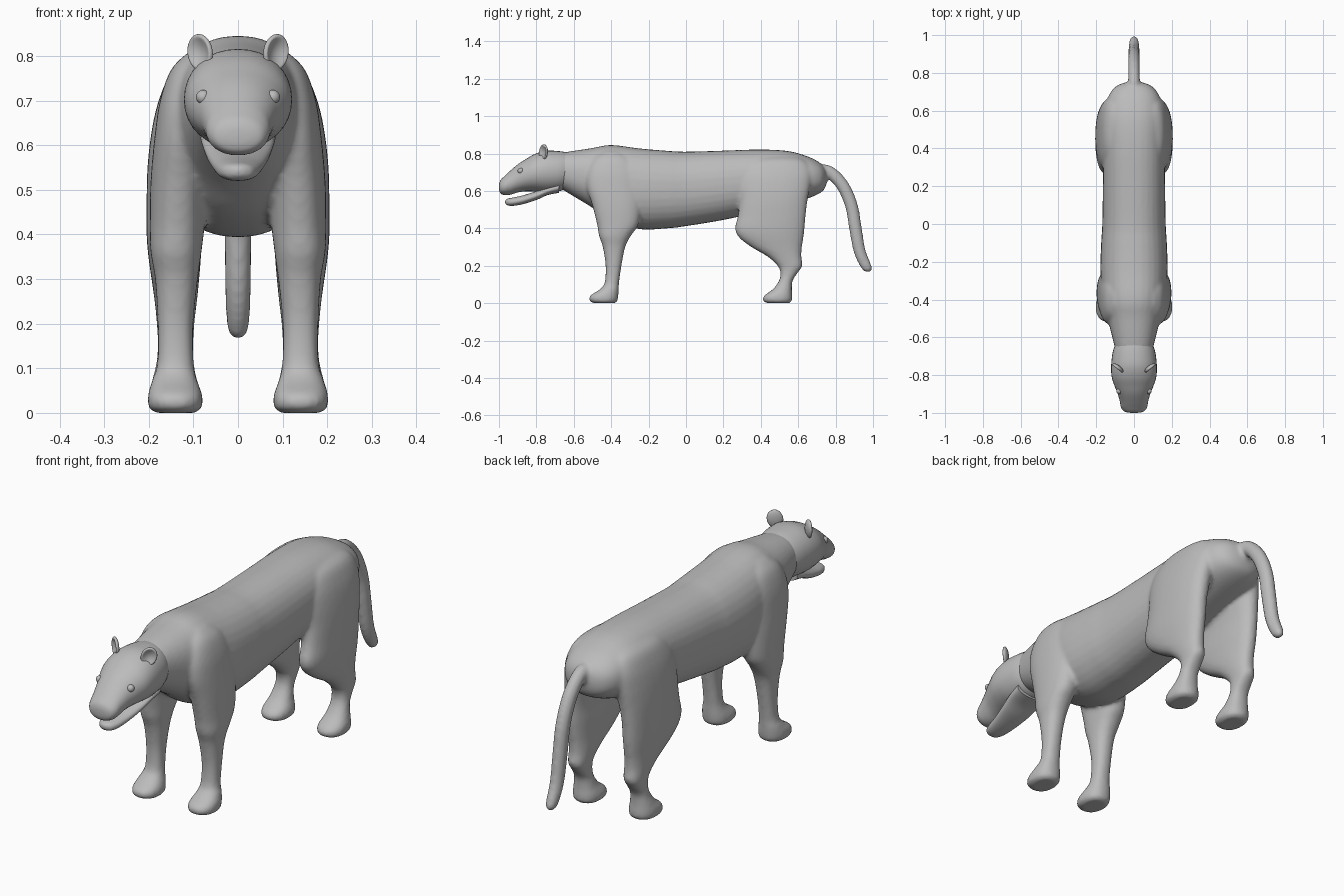
import bpy, bmesh, math
from mathutils import Vector, Matrix

if "Cube" in bpy.data.objects:
    bpy.data.objects.remove(bpy.data.objects["Cube"])

fur = bpy.data.materials.new("grey fur")
fur.diffuse_color = (0.5, 0.5, 0.5, 1)
fur.use_nodes = True
fur.node_tree.nodes["Principled BSDF"].inputs["Base Color"].default_value = fur.diffuse_color


def spline(rows, steps=5):
    """Smoothly interpolate rows of numbers."""
    out = []
    for i in range(len(rows) - 1):
        quad = [rows[max(0, min(len(rows) - 1, i + k))] for k in (-1, 0, 1, 2)]
        for s in range(steps):
            t = s / steps
            out.append([0.5 * (2*b + (c-a)*t + (2*a-5*b+4*c-d)*t*t + (3*b-a-3*c+d)*t**3)
                        for a, b, c, d in zip(*quad)])
    return out + [list(rows[-1])]


def loft(bm, rings, power=2.0, n=32):
    """Skin rings given as (centre, half axis u, half axis v)."""
    loops = []
    for c, u, v in rings:
        loop = []
        for k in range(n):
            a = 2 * math.pi * k / n
            ca, sa = math.cos(a), math.sin(a)
            p = c + u * math.copysign(abs(ca)**(2/power), ca) \
                + v * math.copysign(abs(sa)**(2/power), sa)
            loop.append(bm.verts.new(p))
        loops.append(loop)
    new = []
    for a, b in zip(loops, loops[1:]):
        new += [bm.faces.new((a[k], a[(k+1) % n], b[(k+1) % n], b[k])) for k in range(n)]
    new += [bm.faces.new(loops[0]), bm.faces.new(loops[-1])]
    bmesh.ops.recalc_face_normals(bm, faces=new)


def loft_y(bm, rows, power=2.0):
    """Rows: y, bottom, top, half width."""
    loft(bm, [(Vector((0, y, (b+t)/2)), Vector((w, 0, 0)), Vector((0, 0, (t-b)/2)))
              for y, b, t, w in spline(rows)], power)


def loft_leg(bm, rows, side):
    """Rows: z, front, back, inner, outer."""
    loft(bm, [(Vector((side*(i+o)/2, (f+b)/2, z)), Vector(((o-i)/2, 0, 0)),
               Vector((0, (b-f)/2, 0))) for z, f, b, i, o in spline(rows)], 2.3)


def finish(bm, name, angle=60):
    me = bpy.data.meshes.new(name)
    bm.to_mesh(me)
    bm.free()
    ob = bpy.data.objects.new(name, me)
    bpy.context.collection.objects.link(ob)
    me.materials.append(fur)
    bpy.ops.object.select_all(action='DESELECT')
    ob.select_set(True)
    bpy.context.view_layer.objects.active = ob
    bpy.ops.object.shade_smooth_by_angle(angle=math.radians(angle))
    return ob


# torso from neck to rump
body = bmesh.new()
loft_y(body, [(-.70, .63, .79, .09), (-.64, .595, .808, .105), (-.5, .51, .83, .14),
              (-.4, .44, .846, .165), (-.25, .396, .828, .178), (-.1, .40, .815, .174),
              (0, .412, .81, .168), (.2, .445, .816, .165), (.4, .49, .822, .163),
              (.55, .53, .813, .16), (.65, .56, .785, .145), (.71, .585, .755, .115),
              (.74, .61, .725, .075), (.755, .65, .69, .02)], 2.25)

# front and hind legs with paws
FRONT = [(0, -.49, -.38, .095, .185), (.012, -.515, -.367, .081, .2),
         (.04, -.512, -.362, .08, .202), (.075, -.46, -.36, .092, .192),
         (.11, -.435, -.358, .099, .181), (.2, -.43, -.345, .1, .18),
         (.3, -.445, -.325, .09, .186), (.36, -.465, -.295, .082, .196),
         (.42, -.475, -.255, .075, .198), (.52, -.5, -.24, .07, .196),
         (.62, -.53, -.24, .06, .187), (.7, -.53, -.25, .05, .175),
         (.77, -.5, -.29, .04, .15), (.81, -.45, -.35, .05, .11)]
HIND = [(0, .435, .55, .095, .185), (.012, .413, .566, .081, .2),
        (.04, .418, .568, .08, .202), (.075, .465, .566, .092, .192),
        (.12, .497, .57, .1, .182), (.16, .505, .595, .1, .18),
        (.2, .49, .622, .098, .182), (.25, .435, .617, .092, .187),
        (.3, .35, .62, .087, .194), (.35, .285, .628, .083, .201),
        (.4, .262, .634, .08, .205), (.47, .278, .64, .08, .205),
        (.55, .285, .65, .07, .203), (.63, .28, .665, .06, .194),
        (.7, .29, .67, .05, .178), (.76, .34, .64, .04, .15), (.79, .42, .57, .05, .1)]
for side in (-1, 1):
    loft_leg(body, FRONT, side)
    loft_leg(body, HIND, side)

# tail hanging behind
path = spline([(.66, .68, .04), (.72, .705, .038), (.775, .695, .034), (.84, .625, .034),
               (.885, .52, .034), (.906, .40, .034), (.928, .28, .032),
               (.96, .205, .029), (.978, .183, .022), (.99, .172, .008)])
rings = []
for i, (y, z, r) in enumerate(path):
    a, b = path[max(i-1, 0)], path[min(i+1, len(path)-1)]
    d = Vector((0, b[0]-a[0], b[1]-a[1])).normalized()
    rings.append((Vector((0, y, z)), Vector((r*.9, 0, 0)), Vector((0, -d.z, d.y)) * r))
loft(body, rings, n=20)

# fuse torso, legs and tail into one soft skin
ob = finish(body, "body_legs_and_tail", 80)
remesh = ob.modifiers.new("fuse", 'REMESH')
remesh.mode = 'VOXEL'
remesh.voxel_size = .009
remesh.use_smooth_shade = True
soft = ob.modifiers.new("soften", 'SMOOTH')
soft.factor = .5
soft.iterations = 6

# skull and muzzle
head = bmesh.new()
loft_y(head, [(-.635, .615, .806, .098), (-.68, .598, .813, .113), (-.75, .592, .815, .121),
              (-.81, .597, .797, .118), (-.86, .598, .768, .102), (-.9, .592, .742, .086),
              (-.94, .58, .708, .075), (-.97, .578, .68, .069), (-.99, .585, .66, .055),
              (-.998, .6, .642, .032), (-1, .618, .625, .006)], 2.1)
finish(head, "head")

# open lower jaw
jaw = bmesh.new()
loft_y(jaw, [(-.68, .59, .65, .085), (-.74, .578, .625, .08), (-.80, .552, .6, .07),
             (-.87, .53, .577, .056), (-.92, .521, .566, .046), (-.95, .522, .56, .034),
             (-.963, .53, .553, .018), (-.967, .539, .545, .004)], 2.3)
finish(jaw, "lower_jaw")

for side, label in ((-1, "right"), (1, "left")):
    # cupped round ear turned outwards
    ear = bmesh.new()
    bmesh.ops.create_uvsphere(ear, u_segments=28, v_segments=20, radius=1,
                              matrix=Matrix.Rotation(math.pi/2, 4, 'X'))
    for v in ear.verts:
        r2 = v.co.x**2 + v.co.z**2
        if v.co.y < 0:
            v.co.y += 1.3 * max(0, 1 - r2 / .75)
    ear.transform(Matrix.Translation((side*.085, -.762, .808))
                  @ Matrix.Rotation(side*math.radians(38), 4, 'Z')
                  @ Matrix.Rotation(side*math.radians(14), 4, 'Y')
                  @ Matrix.Diagonal((.034, .014, .042, 1)))
    finish(ear, label + "_ear")

    # eyeball with a lid ring
    eye = bmesh.new()
    bmesh.ops.create_uvsphere(eye, u_segments=20, v_segments=14, radius=.016,
                              matrix=Matrix.Translation((side*.078, -.884, .708)))
    finish(eye, label + "_eye")
